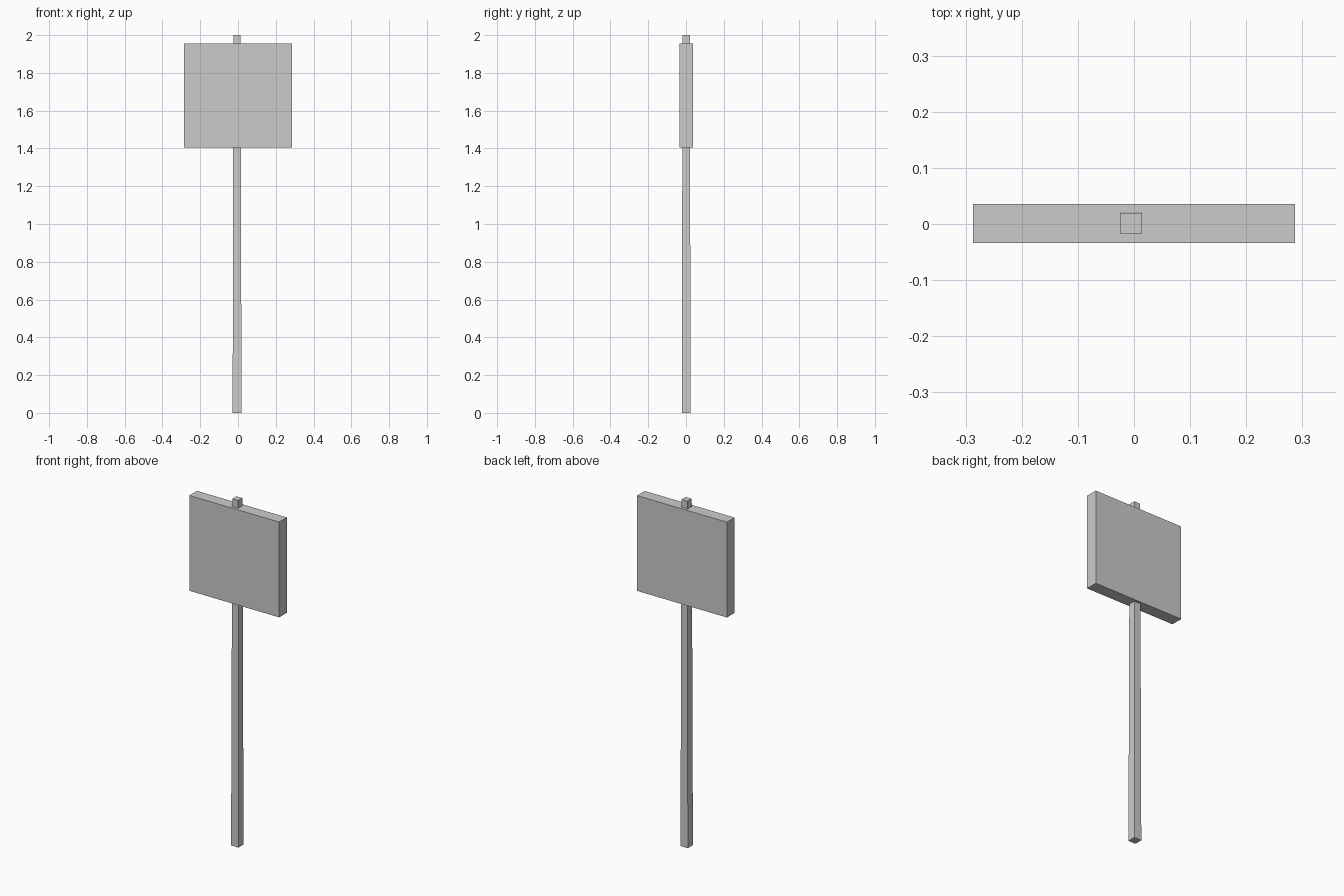
import bpy
import bmesh
from mathutils import Matrix, Vector

if "Cube" in bpy.data.objects:
    bpy.data.objects.remove(bpy.data.objects["Cube"])

grey = bpy.data.materials.new("plain grey")
grey.diffuse_color = (0.6, 0.6, 0.6, 1)
grey.use_nodes = True
grey.node_tree.nodes["Principled BSDF"].inputs["Base Color"].default_value = grey.diffuse_color


def tapered_box(name, centre, bottom, top, z0, z1):
    """Box from z0 to z1 with (x, y) sizes given at the bottom and the top."""
    bm = bmesh.new()
    bmesh.ops.create_cube(bm, size=1)
    for v in bm.verts:
        size, z = (top, z1) if v.co.z > 0 else (bottom, z0)
        v.co = (centre[0] + v.co.x * size[0], centre[1] + v.co.y * size[1], z)
    mesh = bpy.data.meshes.new(name)
    bm.to_mesh(mesh)
    bm.free()
    mesh.materials.append(grey)
    obj = bpy.data.objects.new(name, mesh)
    bpy.context.collection.objects.link(obj)
    return obj


# Slim square post, narrowing slightly upward and passing through the board
tapered_box("post", (-0.005, 0.001), (0.047, 0.047), (0.038, 0.038), 0, 2)

# Flat sign board
tapered_box("sign_board", (0, 0.001), (0.574, 0.07), (0.574, 0.07), 1.405, 1.955)
